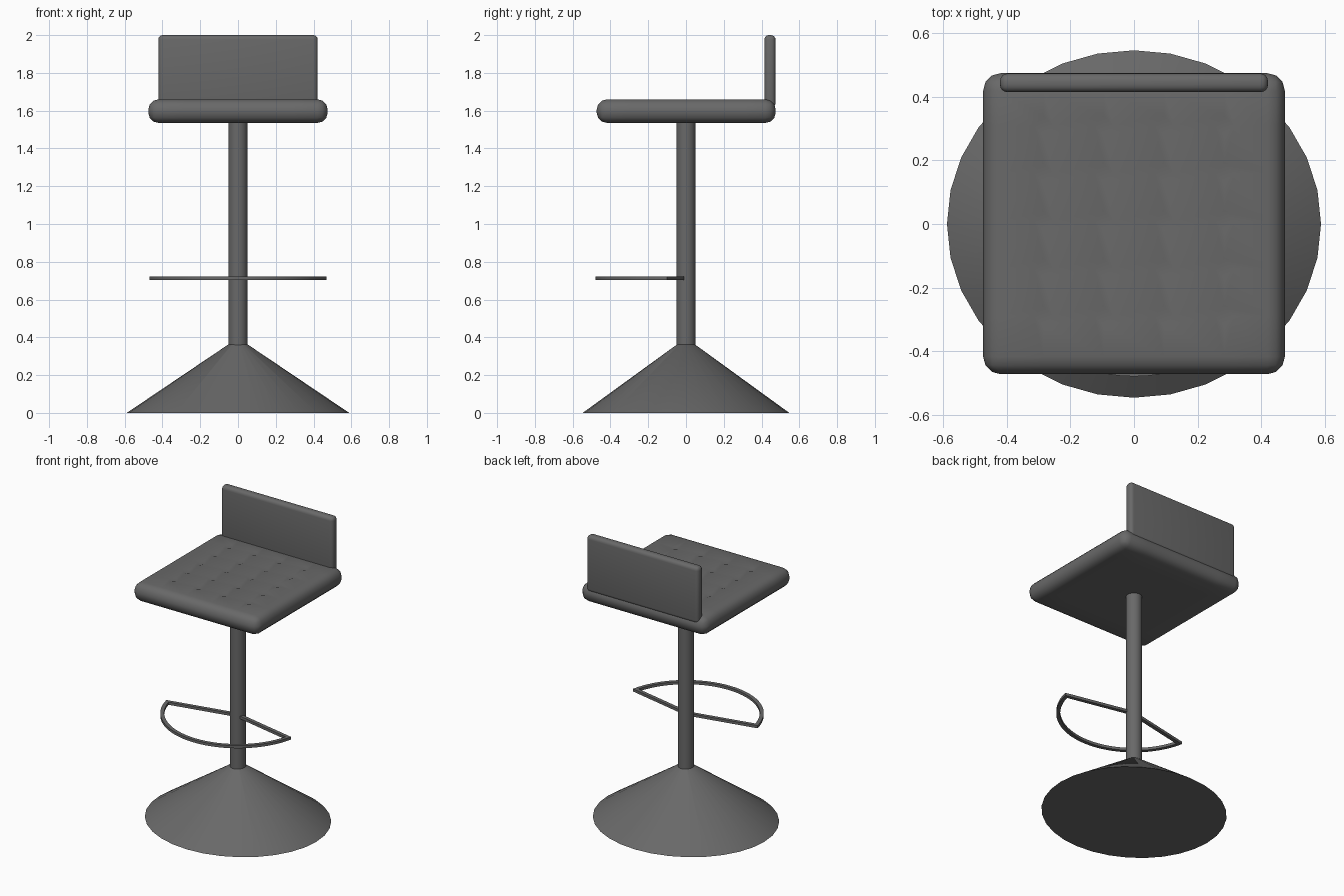
import bpy, bmesh, math
from mathutils import Vector, Matrix

if "Cube" in bpy.data.objects:
    bpy.data.objects.remove(bpy.data.objects["Cube"])

# Dark grey finish shared by all parts
dark = bpy.data.materials.new("dark_grey")
dark.diffuse_color = (0.14, 0.14, 0.14, 1)
dark.use_nodes = True
dark.node_tree.nodes["Principled BSDF"].inputs["Base Color"].default_value = dark.diffuse_color


def make_object(name, bm):
    bmesh.ops.recalc_face_normals(bm, faces=bm.faces[:])
    mesh = bpy.data.meshes.new(name)
    bm.to_mesh(mesh)
    bm.free()
    mesh.materials.append(dark)
    ob = bpy.data.objects.new(name, mesh)
    bpy.context.collection.objects.link(ob)
    bpy.ops.object.select_all(action='DESELECT')
    ob.select_set(True)
    bpy.context.view_layer.objects.active = ob
    bpy.ops.object.shade_smooth_by_angle(angle=math.radians(35))
    return ob


def cone(name, r_bottom, r_top, z0, z1, scale_y=1.0):
    bm = bmesh.new()
    mat = Matrix.Translation((0, 0, (z0 + z1) / 2)) @ Matrix.Diagonal((1, scale_y, 1, 1))
    bmesh.ops.create_cone(bm, cap_ends=True, segments=32, radius1=r_bottom,
                          radius2=r_top, depth=z1 - z0, matrix=mat)
    return make_object(name, bm)


def rounded_box(lo, hi, bevel, segments):
    lo, hi = Vector(lo), Vector(hi)
    bm = bmesh.new()
    size = hi - lo
    bmesh.ops.create_cube(bm, size=1, matrix=Matrix.Translation((lo + hi) / 2)
                          @ Matrix.Diagonal((*size, 1)))
    bmesh.ops.bevel(bm, geom=bm.edges[:], offset=bevel, segments=segments,
                    profile=0.5, affect='EDGES')
    return bm


# Flared base and pole
cone("base", 0.589, 0.05, 0.0, 0.363, 0.547 / 0.589)
cone("pole", 0.05, 0.05, 0.35, 1.56)

# Seat cushion with a grid of tufted dimples on top
TOP = 1.66
bm = rounded_box((-0.475, -0.473, 1.535), (0.475, 0.475, TOP), 0.055, 3)
columns = [-0.285 + 0.19 * i for i in range(4)]
rows = [-0.29 + 0.15 * i for i in range(5)]
for axis, places in ((0, columns), (1, rows)):
    for p in places:
        co, no = Vector(), Vector()
        co[axis], no[axis] = p, 1
        bmesh.ops.bisect_plane(bm, geom=bm.verts[:] + bm.edges[:] + bm.faces[:],
                               plane_co=co, plane_no=no)
tufts = [v for v in bm.verts if abs(v.co.z - TOP) < 1e-4
         and any(abs(v.co.x - c) < 1e-4 for c in columns)
         and any(abs(v.co.y - r) < 1e-4 for r in rows)]
res = bmesh.ops.bevel(bm, geom=tufts, offset=0.03, segments=1, profile=0.5,
                      affect='VERTICES')
dimples = [f for f in res['faces'] if f.calc_area() < 0.003]
bm.normal_update()
bmesh.ops.poke(bm, faces=dimples, offset=-0.009)
make_object("seat", bm)

# Low backrest
make_object("backrest", rounded_box((-0.422, 0.415, 1.615), (0.422, 0.474, 2.0), 0.024, 4))

# Footrest: flat bar bent into a sector, its tip inside the pole
R, W, Z0, Z1, N = 0.48, 0.024, 0.704, 0.722, 32
tilt = math.radians(12)


def sector(radius, apex_y, start):
    pts = [(0.0, apex_y)]
    for i in range(N + 1):
        a = math.pi + start + (math.pi - 2 * start) * i / N
        pts.append((radius * math.cos(a), radius * math.sin(a)))
    return pts


outer = sector(R, 0.0, tilt)
inner = sector(R - W, -W / math.cos(tilt), tilt + math.asin(W / (R - W)))
bm = bmesh.new()
rings = [[bm.verts.new((x, y, z)) for x, y in loop]
         for loop, z in ((outer, Z0), (outer, Z1), (inner, Z1), (inner, Z0))]
count = len(outer)
for k in range(4):
    a, b = rings[k], rings[(k + 1) % 4]
    for i in range(count):
        j = (i + 1) % count
        bm.faces.new((a[i], a[j], b[j], b[i]))
make_object("footrest", bm)
